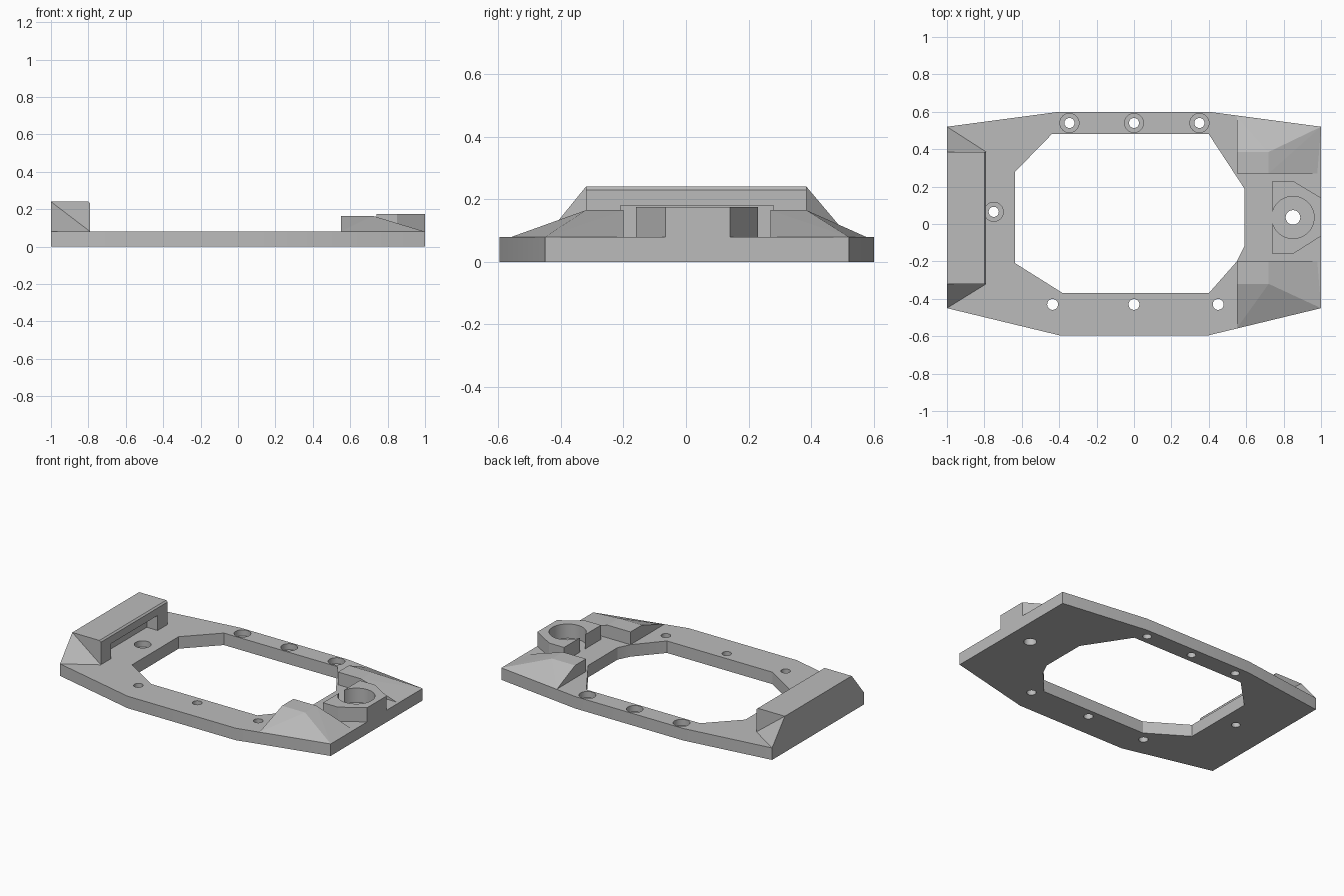
import bpy, bmesh
from mathutils import Vector

cube = bpy.data.objects.get("Cube")
if cube:
    bpy.data.objects.remove(cube, do_unlink=True)

grey = bpy.data.materials.new("light_grey")
grey.use_nodes = True
colour = (0.5, 0.5, 0.5, 1)
grey.diffuse_color = colour
grey.node_tree.nodes["Principled BSDF"].inputs["Base Color"].default_value = colour

T = 0.08  # plate thickness


def finish(name, bm):
    bmesh.ops.recalc_face_normals(bm, faces=bm.faces[:])
    mesh = bpy.data.meshes.new(name)
    bm.to_mesh(mesh)
    bm.free()
    mesh.materials.append(grey)
    obj = bpy.data.objects.new(name, mesh)
    bpy.context.collection.objects.link(obj)
    return obj


def prism(name, outline, low, high):
    """Upright solid from a plan outline."""
    bm = bmesh.new()
    face = bm.faces.new([bm.verts.new((x, y, low)) for x, y in outline])
    top = bmesh.ops.extrude_face_region(bm, geom=[face])["geom"]
    verts = [g for g in top if isinstance(g, bmesh.types.BMVert)]
    bmesh.ops.translate(bm, verts=verts, vec=(0, 0, high - low))
    return finish(name, bm)


def hull(name, points):
    """Faceted solid wrapped round a few corner points."""
    bm = bmesh.new()
    for p in points:
        bm.verts.new(p)
    bmesh.ops.convex_hull(bm, input=bm.verts[:])
    bmesh.ops.dissolve_limit(bm, angle_limit=0.01, verts=bm.verts[:], edges=bm.edges[:])
    return finish(name, bm)


def cylinder(x, y, radius, low, high):
    bm = bmesh.new()
    bmesh.ops.create_cone(bm, cap_ends=True, segments=40, radius1=radius,
                          radius2=radius, depth=high - low)
    bmesh.ops.translate(bm, verts=bm.verts[:], vec=(x, y, (low + high) / 2))
    return finish("bore_cutter", bm)


def combine(obj, other, operation="DIFFERENCE"):
    mod = obj.modifiers.new("combine", "BOOLEAN")
    mod.operation = operation
    mod.solver = "EXACT"
    mod.object = other
    bpy.context.view_layer.objects.active = obj
    bpy.ops.object.modifier_apply(modifier=mod.name)
    bpy.data.objects.remove(other, do_unlink=True)


# Base plate with its large window
plate = prism("base_plate", [(-1, -.45), (-.4, -.595), (.4, -.595), (1, -.45),
                             (1, .52), (.4, .6), (-.4, .6), (-1, .52)], 0, T)
window = prism("window_cutter", [(-.44, .48), (.4, .48), (.59, .19), (.59, -.12),
                                 (.55, -.2), (.4, -.37), (-.38, -.37),
                                 (-.635, -.21), (-.635, .28)], -.1, .2)
combine(plate, window)

# Plain screw holes in front, counterbored ones behind and at the clamp end
for x in (-.435, 0, .45):
    combine(plate, cylinder(x, -.43, .029, -.1, .2))
for x, y in ((-.345, .54), (0, .54), (.35, .54), (-.75, .065)):
    combine(plate, cylinder(x, y, .027, -.1, .2))
    combine(plate, cylinder(x, y, .051, .04, .2))
combine(plate, cylinder(.85, .035, .039, -.1, .2))

# Raised clamp block with chamfered inner edge and an undercut
TOP = .24
y0, y1 = -.32, .385
block = hull("clamp_block", [(x, y, z) for y in (y0, y1) for x, z in
                             ((-1, T), (-1, TOP), (-.8, TOP), (-.79, TOP - .01), (-.79, T))])
undercut = prism("undercut_cutter", [(-.87, -.21), (-.7, -.21), (-.7, .28), (-.87, .28)],
                 T - .02, .18)
combine(block, undercut)

# Tapered gussets at both ends of the block
for name, y, tip in (("front_gusset", y0, -.45), ("back_gusset", y1, .52)):
    hull(name, [(-1, y, T), (-1, y, TOP), (-.79, y, T), (-1, tip, T)])

# Sloped shoulders either side of the boss
FIN = .165
for name, inner, crest, edge, corner in (("front_shoulder", -.2, -.32, -.557, -.45),
                                         ("back_shoulder", .27, .385, .575, .52)):
    hull(name, [(.55, inner, T), (.55, edge, T), (1, corner, T), (.98, inner, T),
                (.55, inner, FIN), (.55, crest, FIN), (.72, crest, FIN), (.72, inner, FIN)])

# Angular boss with a wide bore that just breaks through its inner wall
boss = prism("bore_boss", [(.74, -.16), (.85, -.16), (1, -.065), (1, .14),
                           (.85, .23), (.74, .23)], T, .175)
combine(boss, cylinder(.85, .035, .113, T - .02, .3))

# Smooth the round holes, keep all other edges crisp
bpy.ops.object.select_all(action="DESELECT")
for obj in (plate, boss):
    obj.select_set(True)
bpy.context.view_layer.objects.active = plate
bpy.ops.object.shade_smooth_by_angle(angle=0.3)
